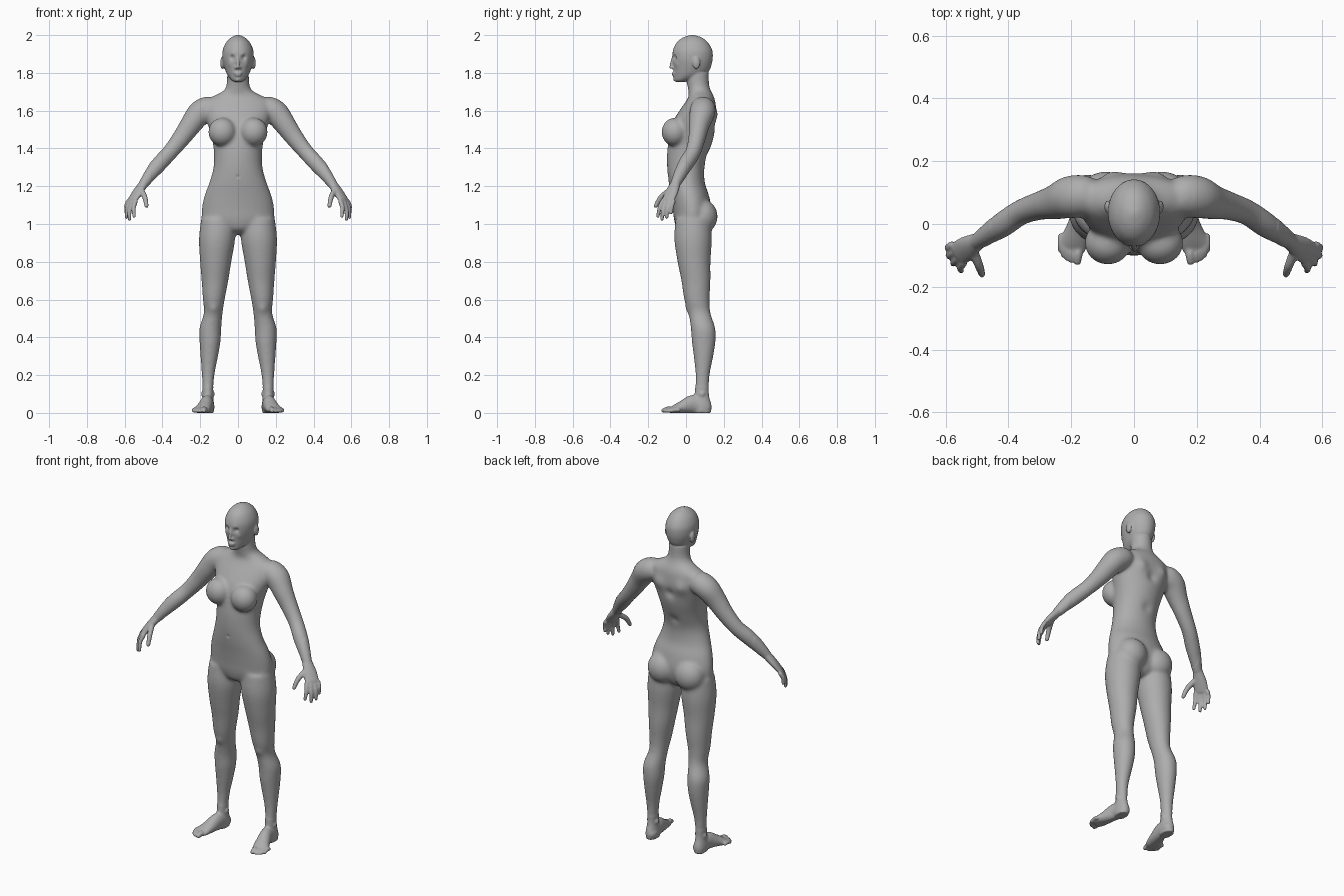
import bpy, bmesh, math
from mathutils import Vector, Matrix

old = bpy.data.objects.get("Cube")
if old:
    bpy.data.objects.remove(old, do_unlink=True)

SEGMENTS = 28
UP = Vector((0, 0, 1))
bm = bmesh.new()


def smooth_rows(rows, steps=5):
    """Pass a smooth curve through rows of numbers."""
    rows = [Vector(r) for r in rows]
    ends = [rows[0]] + rows + [rows[-1]]
    out = []
    for a, b, c, d in zip(ends, ends[1:], ends[2:], ends[3:]):
        for i in range(steps):
            t = i / steps
            out.append(b + (c - a) * (t / 2)
                       + (a * 2 - b * 5 + c * 4 - d) * (t * t / 2)
                       + (b * 3 - a - c * 3 + d) * (t ** 3 / 2))
    return out + [rows[-1]]


def skin(rings):
    """Close a stack of (centre, axis a, axis b) ellipses into a solid."""
    loops = []
    for centre, a, b in rings:
        angles = [math.tau * i / SEGMENTS for i in range(SEGMENTS)]
        loops.append([bm.verts.new(centre + a * math.cos(t) + b * math.sin(t)) for t in angles])
    for low, high in zip(loops, loops[1:]):
        for i in range(SEGMENTS):
            j = (i + 1) % SEGMENTS
            bm.faces.new((low[i], low[j], high[j], high[i]))
    bm.faces.new(loops[0][::-1])
    bm.faces.new(loops[-1])


def column(rows, side=1):
    """Upright form from rows of z, centre x, half width, front y, back y."""
    rings = []
    for z, x, w, front, back in smooth_rows(rows):
        rings.append((Vector((x * side, (front + back) / 2, z)),
                      Vector((w, 0, 0)), Vector((0, (back - front) / 2, 0))))
    skin(rings)


def tube(rows, side=1):
    """Round-ended form along a path, rows of x, y, z, half width, half height."""
    rows = smooth_rows(rows)
    path = [Vector((r[0] * side, r[1], r[2])) for r in rows]
    rings = []
    for i, p in enumerate(path):
        along = (path[min(i + 1, len(path) - 1)] - path[max(i - 1, 0)]).normalized()
        across = along.cross(UP).normalized()
        a, b = across * rows[i][3], across.cross(along) * rows[i][4]
        dome = [(p + along * rows[i][4] * math.sin(t), a * math.cos(t), b * math.cos(t))
                for t in (math.radians(d) for d in (30, 60, 80))]
        back = [(p * 2 - c, u, v) for c, u, v in reversed(dome)]
        rings += (back if i == 0 else []) + [(p, a, b)] + (dome if i == len(path) - 1 else [])
    skin(rings)


def digit(base, tip, r, bend, side):
    """Finger or toe, arched a little at the middle."""
    middle = (Vector(base) + Vector(tip)) / 2 + Vector(bend)
    tube([(*base, r * 1.1, r * 1.1), (*middle, r, r), (*tip, r * .8, r * .8)], side)


def ball(centre, radii, side=1):
    x, y, z = centre
    place = Matrix.Translation((x * side, y, z)) @ Matrix.Diagonal((*radii, 1))
    bmesh.ops.create_uvsphere(bm, u_segments=24, v_segments=16, radius=1, matrix=place)


# Torso and neck
column([
    (.945, 0, .03, 0, .08), (.97, 0, .11, -.045, .11), (1.02, 0, .185, -.063, .13),
    (1.08, 0, .192, -.07, .135), (1.15, 0, .178, -.08, .122), (1.22, 0, .152, -.092, .1),
    (1.3, 0, .13, -.1, .098), (1.38, 0, .128, -.1, .122), (1.46, 0, .14, -.09, .147),
    (1.54, 0, .165, -.07, .16), (1.6, 0, .18, -.035, .16), (1.65, 0, .175, .0, .155),
    (1.68, 0, .125, .015, .145), (1.705, 0, .078, .012, .132), (1.74, 0, .06, .006, .122),
    (1.8, 0, .057, 0, .12)])

# Skull and jaw
column([
    (1.752, 0, .018, -.052, -.01), (1.762, 0, .035, -.062, .03), (1.785, 0, .054, -.064, .09),
    (1.81, 0, .066, -.066, .122), (1.845, 0, .077, -.069, .136), (1.88, 0, .083, -.072, .142),
    (1.92, 0, .081, -.069, .139), (1.96, 0, .064, -.05, .117), (1.985, 0, .04, -.02, .088),
    (1.997, 0, .018, .012, .055), (2.001, 0, .004, .03, .038)])

# Nose and lips
tube([(0, -.068, 1.888, .006, .006), (0, -.077, 1.855, .007, .007), (0, -.081, 1.829, .009, .008)])
ball((0, -.065, 1.798), (.022, .011, .006))
ball((0, -.063, 1.786), (.018, .011, .006))

for side in (1, -1):
    # Ears and nostrils
    ball((.084, .055, 1.852), (.01, .02, .032), side)
    ball((.01, -.071, 1.827), (.008, .009, .007), side)

    # Bust and buttocks
    ball((.083, -.06, 1.487), (.075, .07, .076), side)
    ball((.09, .088, 1.04), (.088, .08, .09), side)

    # Legs
    column([
        (1.03, .105, .09, -.055, .13), (.92, .111, .096, -.062, .137), (.8, .118, .083, -.045, .13),
        (.7, .122, .071, -.025, .13), (.6, .128, .058, -.01, .125), (.53, .131, .05, .012, .13),
        (.45, .146, .058, .025, .155), (.38, .148, .056, .03, .157), (.3, .152, .047, .04, .145),
        (.2, .158, .034, .05, .126), (.1, .16, .028, .045, .121), (.04, .16, .034, .025, .135),
        (0, .16, .032, .04, .132)], side)
    for x in (.134, .184):
        ball((x, .085, .1), (.011, .016, .016), side)

    # Feet and toes
    tube([(.158, .1, .03, .034, .036), (.163, .04, .045, .034, .05), (.178, -.02, .03, .04, .034),
          (.193, -.06, .018, .045, .022), (.2, -.08, .013, .042, .014)], side)
    toes = [(.18, -.12, .015), (.2, -.116, .011), (.213, -.11, .01), (.225, -.1, .01), (.235, -.084, .01)]
    for x, y, r in toes:
        digit((x - .003, y + .045, .015), (x, y, r * .8), r, (0, 0, .005), side)

    # Arms
    tube([(.165, .09, 1.61, .068, .066), (.205, .085, 1.585, .068, .066), (.25, .07, 1.525, .056, .058),
          (.3, .058, 1.455, .046, .05), (.36, .037, 1.38, .041, .043), (.415, 0, 1.32, .041, .043),
          (.46, -.03, 1.265, .034, .036), (.498, -.055, 1.215, .026, .026)], side)

    # Palm
    tube([(.498, -.055, 1.215, .027, .024), (.53, -.075, 1.17, .038, .021),
          (.558, -.094, 1.128, .04, .016)], side)

    # Fingers and thumb
    fingers = [((.543, -.124, 1.12), (.55, -.149, 1.04)), ((.56, -.11, 1.115), (.575, -.127, 1.025)),
               ((.573, -.09, 1.115), (.59, -.102, 1.035)), ((.58, -.067, 1.12), (.592, -.077, 1.06))]
    for base, tip in fingers:
        digit(base, tip, .0115, (.006, -.003, .004), side)
    digit((.51, -.09, 1.175), (.484, -.16, 1.095), .014, (-.004, -.008, .006), side)

# Fuse every part into one continuous skin
bmesh.ops.recalc_face_normals(bm, faces=bm.faces)
mesh = bpy.data.meshes.new("body")
bm.to_mesh(mesh)
bm.free()
body = bpy.data.objects.new("body", mesh)
bpy.context.collection.objects.link(body)
remesh = body.modifiers.new("fuse", 'REMESH')
remesh.mode = 'VOXEL'
remesh.voxel_size = .0055
soften = body.modifiers.new("soften", 'SMOOTH')
soften.iterations = 3
graph = bpy.context.evaluated_depsgraph_get()
fused = bpy.data.meshes.new_from_object(body.evaluated_get(graph))
body.modifiers.clear()
body.data = fused

# Blend the joints, leaving face, hands and feet crisp
bm = bmesh.new()
bm.from_mesh(fused)
large = [v for v in bm.verts if .14 < v.co.z < 1.74 and abs(v.co.x) < .46]
for _ in range(22):
    bmesh.ops.smooth_vert(bm, verts=large, factor=.5, use_axis_x=True, use_axis_y=True, use_axis_z=True)

# Sculpted touches: x, y, z, reach, push along y
touches = {
    "eye socket": (.032, -.066, 1.881, .013, .015),
    "eyelid": (.033, -.058, 1.88, .007, -.006),
    "brow": (.03, -.07, 1.9, .012, -.004),
    "cheek": (.047, -.05, 1.845, .014, -.004),
    "chin": (0, -.06, 1.762, .012, -.005),
    "navel": (0, -.1, 1.25, .008, .007),
    "upper spine": (0, .16, 1.53, .03, -.012),
    "lower spine": (0, .11, 1.36, .03, -.008),
    "shoulder blade": (.075, .15, 1.58, .04, .014),
    "kneecap": (.131, .01, .55, .026, -.007),
}
for x, y, z, reach, push in touches.values():
    for side in ((1, -1) if x else (1,)):
        centre = Vector((x * side, y, z))
        for v in bm.verts:
            if abs(v.co.z - z) < reach * 3:
                v.co.y += push * math.exp(-(v.co - centre).length_squared / reach ** 2)

# Flat soles
for v in bm.verts:
    v.co.z = max(v.co.z, 0)
bm.to_mesh(fused)
bm.free()
fused.shade_smooth()

# Matte grey skin
grey = bpy.data.materials.new("matte grey")
grey.use_nodes = True
tone = (.42, .42, .42, 1)
grey.diffuse_color = tone
grey.node_tree.nodes["Principled BSDF"].inputs["Base Color"].default_value = tone
fused.materials.clear()
fused.materials.append(grey)
